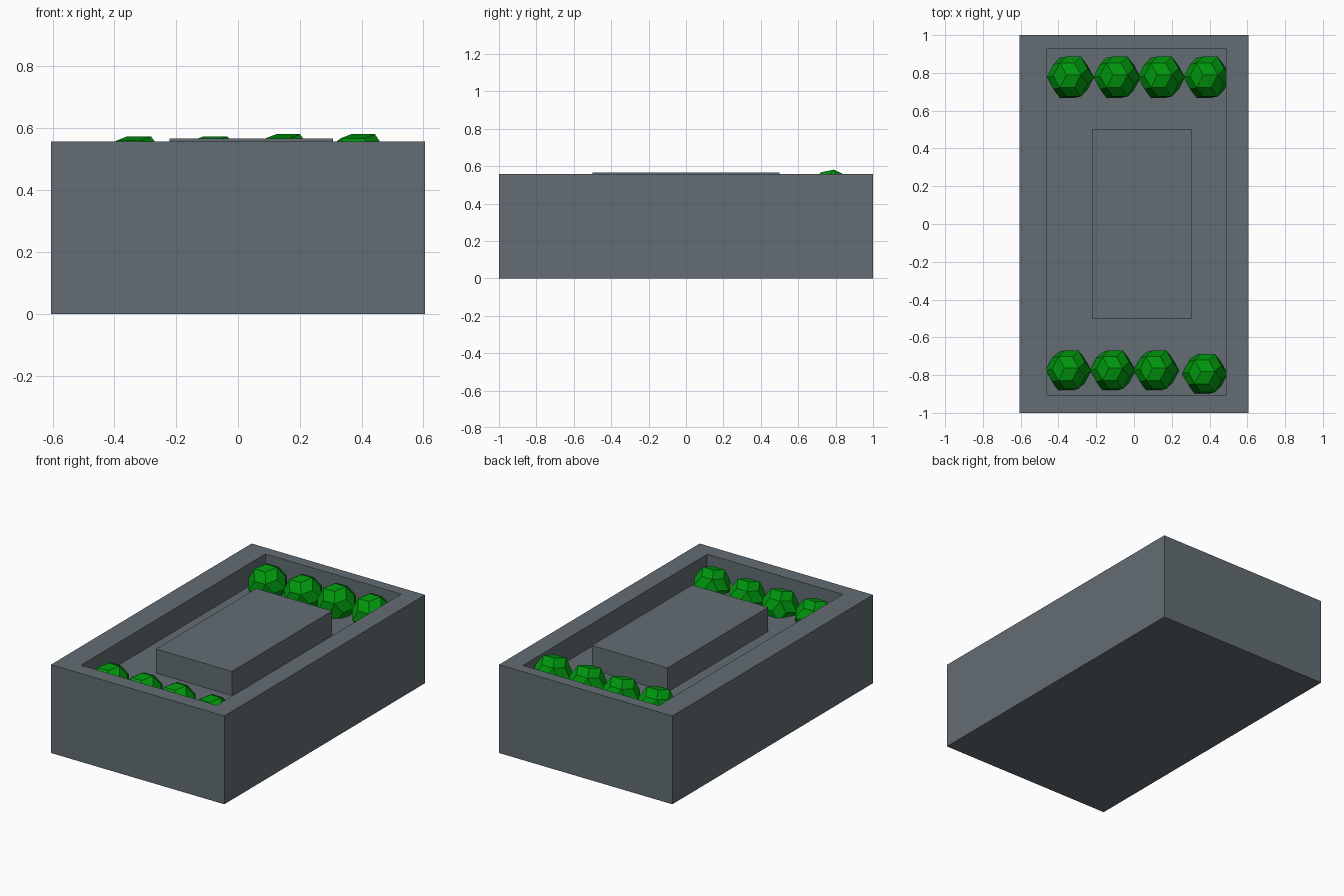
import bpy, bmesh
from mathutils import Matrix

if "Cube" in bpy.data.objects:
    bpy.data.objects.remove(bpy.data.objects["Cube"])


def material(name, rgb):
    m = bpy.data.materials.new(name)
    m.diffuse_color = (*rgb, 1)
    m.use_nodes = True
    m.node_tree.nodes["Principled BSDF"].inputs["Base Color"].default_value = m.diffuse_color
    return m


green = material("leaf_green", (0.0, 0.3, 0.004))
slate = material("slate", (0.125, 0.155, 0.175))

FLOOR, RIM = 0.415, 0.557


def finish(name, bm, mat):
    bmesh.ops.recalc_face_normals(bm, faces=bm.faces)
    me = bpy.data.meshes.new(name)
    bm.to_mesh(me)
    bm.free()
    ob = bpy.data.objects.new(name, me)
    bpy.context.collection.objects.link(ob)
    me.materials.append(mat)
    return ob


def loft_rects(name, rects):
    """Solid skin through stacked rectangles (x0, x1, y0, y1, z), capped at both ends."""
    bm = bmesh.new()
    rings = [[bm.verts.new((x, y, z)) for x, y in
              ((x0, y0), (x1, y0), (x1, y1), (x0, y1))]
             for x0, x1, y0, y1, z in rects]
    for a, b in zip(rings, rings[1:]):
        for i in range(4):
            j = (i + 1) % 4
            bm.faces.new((a[i], a[j], b[j], b[i]))
    bm.faces.new(rings[0])
    bm.faces.new(rings[-1])
    return finish(name, bm, slate)


# Planter box: outside wall, rim, recessed pocket
outer = (-0.605, 0.605, -1, 1)
inner = (-0.46, 0.487, -0.907, 0.93)
loft_rects("planter_box", [outer + (0,), outer + (RIM,),
                           inner + (RIM,), inner + (FLOOR,)])

# Raised slab in the middle of the pocket
slab = (-0.222, 0.307, -0.5, 0.5)
loft_rects("centre_slab", [slab + (FLOOR,), slab + (0.567,)])


# Low-poly bush: ball of 30 rhombic facets, resting with one facet tipped forward
def bush(name, x, y, z, r):
    bm = bmesh.new()
    bmesh.ops.create_icosphere(bm, subdivisions=1, radius=r)
    bmesh.ops.poke(bm, faces=bm.faces[:], offset=0.116 * r)
    bmesh.ops.dissolve_limit(bm, angle_limit=0.1, verts=bm.verts[:], edges=bm.edges[:])
    bm.normal_update()
    bm.faces.ensure_lookup_table()
    n = bm.faces[0].normal.copy()
    e = (bm.faces[0].verts[1].co - bm.faces[0].verts[0].co).normalized()
    align = Matrix((e, n.cross(e), n)).to_4x4()
    bm.transform(Matrix.Translation((x, y, z)) @ Matrix.Rotation(0.2, 4, 'X') @ align)
    return finish(name, bm, green)


back = [(-0.337, 0.777, 0.463), (-0.09, 0.777, 0.463),
        (0.145, 0.777, 0.47), (0.387, 0.777, 0.47)]
front = [(-0.347, -0.775, 0.434), (-0.113, -0.775, 0.434),
         (0.118, -0.775, 0.434), (0.375, -0.793, 0.434)]
for i, p in enumerate(back):
    bush(f"back_bush_{i + 1}", *p, r=0.125)
for i, p in enumerate(front):
    bush(f"front_bush_{i + 1}", *p, r=0.12)
